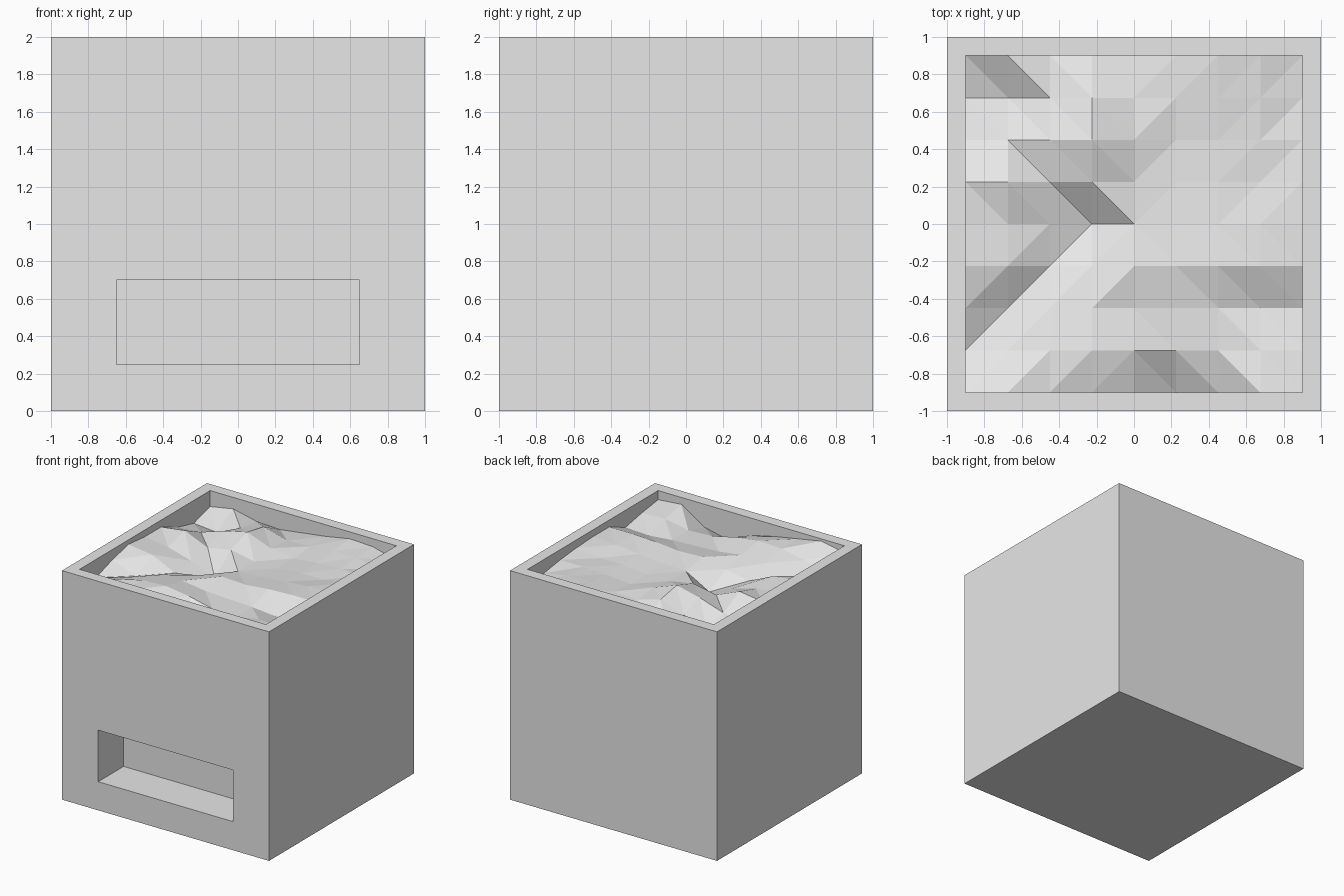
import bpy
import bmesh
from mathutils import Vector

old = bpy.data.objects.get("Cube")
if old:
    bpy.data.objects.remove(old, do_unlink=True)

GREY = (0.8, 0.8, 0.8, 1.0)
grey = bpy.data.materials.new("plain_grey")
grey.use_nodes = True
grey.diffuse_color = GREY
grey.node_tree.nodes["Principled BSDF"].inputs["Base Color"].default_value = GREY


def make_object(name, bm):
    bmesh.ops.recalc_face_normals(bm, faces=bm.faces)
    mesh = bpy.data.meshes.new(name)
    bm.to_mesh(mesh)
    bm.free()
    mesh.materials.append(grey)
    obj = bpy.data.objects.new(name, mesh)
    bpy.context.collection.objects.link(obj)
    return obj


def face_towards(bm, direction):
    """Face lying furthest along a direction."""
    return max(bm.faces, key=lambda f: f.calc_center_median().dot(direction))


def recess(bm, direction, centre, scale, depth):
    """Inset the face on one side, fit it to an opening and push it inwards."""
    direction = Vector(direction)
    face = face_towards(bm, direction)
    middle = face.calc_center_median()
    corners = {v.co.to_tuple(): v.co.copy() for v in face.verts}
    bmesh.ops.inset_individual(bm, faces=[face], thickness=0.1)
    for v in face.verts:
        corner = min(corners.values(), key=lambda c: (c - v.co).length)
        v.co = Vector(centre) + (corner - middle) * Vector(scale)
    pushed = bmesh.ops.extrude_discrete_faces(bm, faces=[face])["faces"][0]
    bmesh.ops.translate(bm, verts=pushed.verts, vec=-direction * depth)


# Box with an open top and a slot in the front
box = bmesh.new()
bmesh.ops.create_cube(box, size=2)
bmesh.ops.translate(box, verts=box.verts, vec=(0, 0, 1))
recess(box, (0, 0, 1), (0, 0, 2), (0.9, 0.9, 1), 0.4)
recess(box, (0, -1, 0), (0, -1, 0.475), (0.65, 1, 0.225), 0.35)
make_object("box", box)

# Lumpy fill: depth below the rim in hundredths, rows run from back to front
DEPTHS = [
    [14, 10, 15, 16, 13, 10, 6, 7, 13],
    [20, 22, 12, 5, 11, 10, 8, 8, 12],
    [15, 13, 6, 1, 9, 12, 10, 9, 9],
    [6, 3, 12, 8, 12, 12, 10, 10, 7],
    [6, 9, 15, 24, 12, 11, 9, 7, 6],
    [4, 7, 17, 13, 8, 9, 7, 6, 6],
    [9, 17, 10, 9, 12, 13, 14, 16, 15],
    [16, 10, 6, 5, 8, 13, 14, 10, 11],
    [6, 2, 6, 10, 15, 25, 20, 6, 8],
]
CELLS = len(DEPTHS) - 1
HALF = CELLS // 2
STEP = 1.8 / CELLS

fill = bmesh.new()
grid = [[fill.verts.new(((col - HALF) * STEP, (HALF - row) * STEP, 2 - depth / 100))
         for col, depth in enumerate(line)]
        for row, line in enumerate(DEPTHS)]

# Each cell is split along the diagonal that points at the middle
for row in range(CELLS):
    for col in range(CELLS):
        a, b = grid[row][col], grid[row][col + 1]
        c, d = grid[row + 1][col + 1], grid[row + 1][col]
        if (row < HALF) == (col < HALF):
            triangles = (a, d, c), (a, c, b)
        else:
            triangles = (a, d, b), (b, d, c)
        for triangle in triangles:
            fill.faces.new(triangle)

surface = make_object("lumpy_fill", fill)
# Open sheets keep their upper side facing out
if surface.data.polygons[0].normal.z < 0:
    surface.data.flip_normals()
